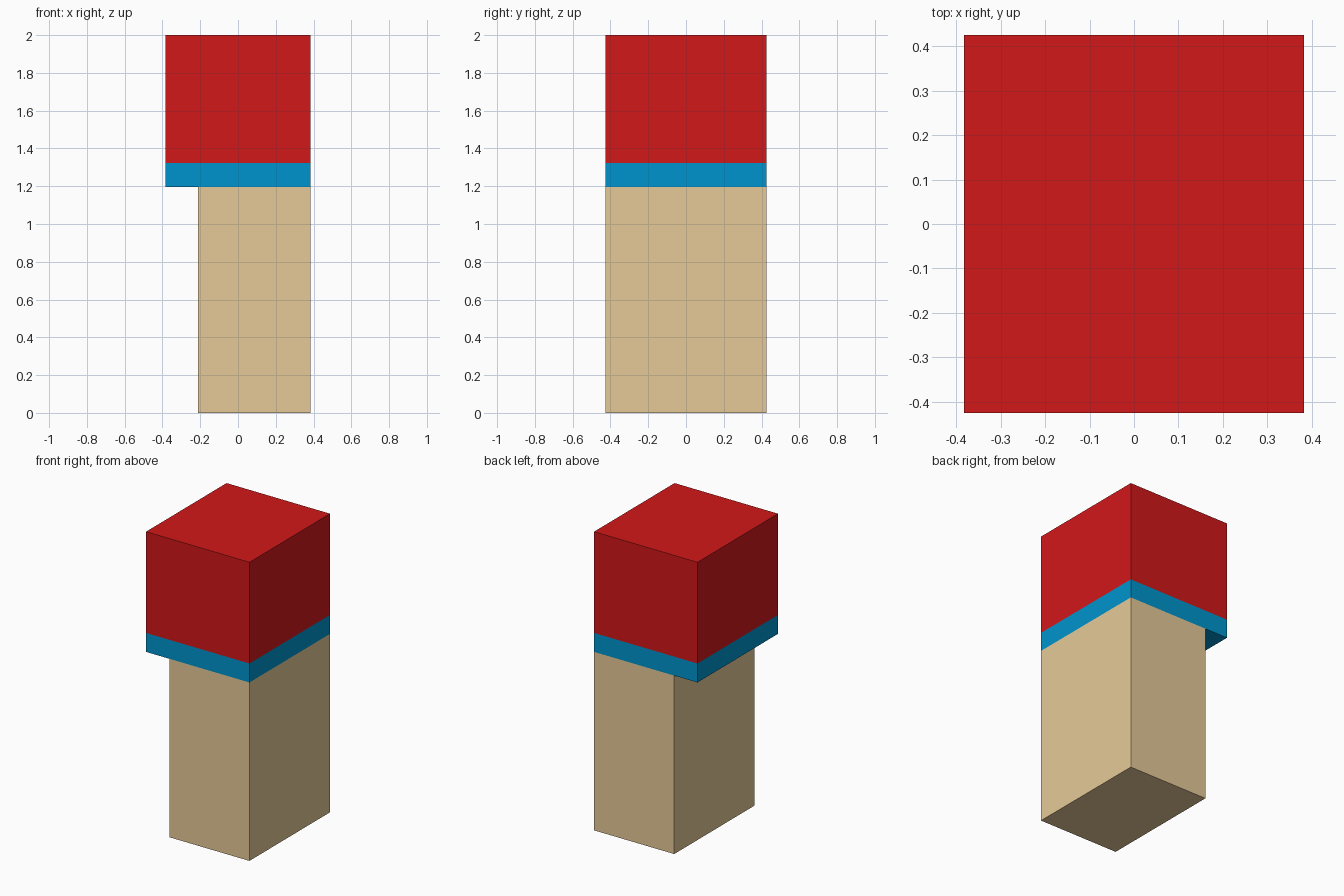
import bpy, bmesh
from mathutils import Vector

if "Cube" in bpy.data.objects:
    bpy.data.objects.remove(bpy.data.objects["Cube"])


def material(name, rgb):
    m = bpy.data.materials.new(name)
    m.diffuse_color = (*rgb, 1.0)
    m.use_nodes = True
    m.node_tree.nodes["Principled BSDF"].inputs["Base Color"].default_value = m.diffuse_color
    return m


RED = material("red", (0.645, 0.009, 0.010))
BLUE = material("blue", (0.0, 0.296, 0.610))
TAN = material("tan", (0.791, 0.591, 0.314))


def box(name, lo, hi, mats, cut_z=None):
    """Box between two corners; faces below cut_z take the second material."""
    lo, hi = Vector(lo), Vector(hi)
    bm = bmesh.new()
    bmesh.ops.create_cube(bm, size=1.0)
    bmesh.ops.scale(bm, vec=hi - lo, verts=bm.verts)
    bmesh.ops.translate(bm, vec=(lo + hi) / 2, verts=bm.verts)
    if cut_z is not None:
        bmesh.ops.bisect_plane(bm, geom=bm.verts[:] + bm.edges[:] + bm.faces[:],
                               plane_co=(0, 0, cut_z), plane_no=(0, 0, 1))
        for f in bm.faces:
            f.material_index = int(f.calc_center_median().z < cut_z)
    mesh = bpy.data.meshes.new(name)
    bm.to_mesh(mesh)
    bm.free()
    for m in mats:
        mesh.materials.append(m)
    obj = bpy.data.objects.new(name, mesh)
    bpy.context.collection.objects.link(obj)
    return obj


W, D = 0.383, 0.426      # half width and half depth
HEAD_Z, BAND_Z = 1.195, 1.322

# Post, flush with the head on three sides and set back on the left
box("post", (-0.211, -D, 0), (W, D, HEAD_Z), [TAN])

# Head with a blue band along its lower edge and underside
box("head", (-W, -D, HEAD_Z), (W, D, 2.0), [RED, BLUE], cut_z=BAND_Z)
